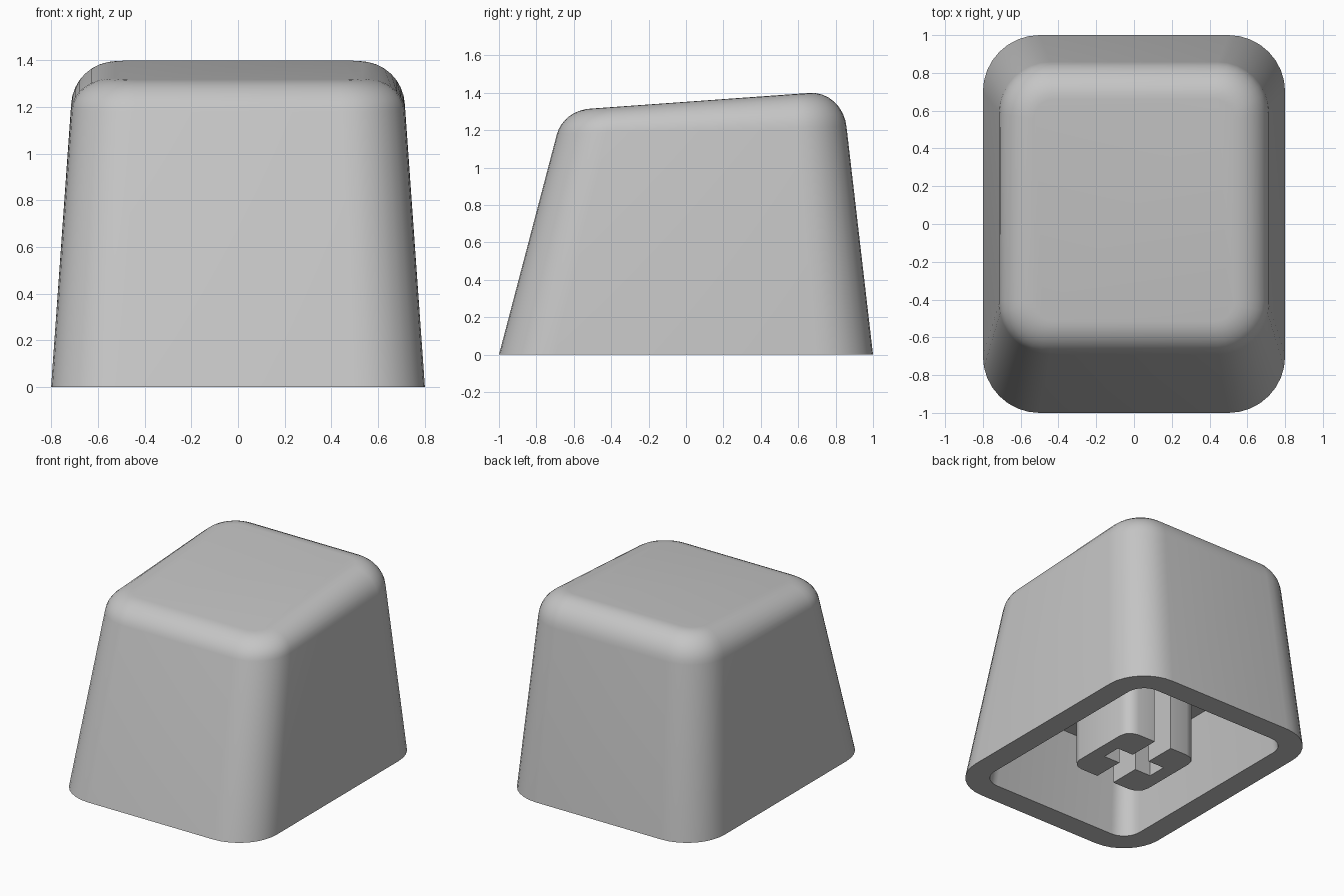
import bpy
import bmesh
import math

cube = bpy.data.objects.get("Cube")
if cube:
    bpy.data.objects.remove(cube, do_unlink=True)

grey = bpy.data.materials.new("light_grey_plastic")
grey.use_nodes = True
colour = (0.56, 0.56, 0.56, 1)
grey.diffuse_color = colour
grey.node_tree.nodes["Principled BSDF"].inputs["Base Color"].default_value = colour


def finish(bm, name):
    bmesh.ops.recalc_face_normals(bm, faces=bm.faces)
    mesh = bpy.data.meshes.new(name)
    bm.to_mesh(mesh)
    bm.free()
    mesh.materials.append(grey)
    obj = bpy.data.objects.new(name, mesh)
    bpy.context.scene.collection.objects.link(obj)
    bpy.ops.object.select_all(action="DESELECT")
    obj.select_set(True)
    bpy.context.view_layer.objects.active = obj
    bpy.ops.object.shade_smooth_by_angle(angle=math.radians(32))


def ring(bm, half_x, front, back, radius, steps=8):
    """Rounded rectangle; front and back are (y, z) and z varies linearly between."""
    (yf, zf), (yb, zb) = front, back
    verts = []
    for i, (sx, cy, sy) in enumerate([(1, yb, 1), (-1, yb, 1), (-1, yf, -1), (1, yf, -1)]):
        for k in range(steps + 1):
            a = math.radians(90) * (i + k / steps)
            x = sx * (half_x - radius) + radius * math.cos(a)
            y = cy - sy * radius + radius * math.sin(a)
            z = zf + (zb - zf) * (y - yf) / (yb - yf)
            verts.append(bm.verts.new((x, y, z)))
    return verts


def arc(p0, p1, p2, t, w):
    """Point on a round fillet from p0 to p2 with its corner at p1."""
    c = ((1 - t) ** 2, 2 * w * t * (1 - t), t * t)
    return tuple((c[0] * a + c[1] * b + c[2] * d) / sum(c) for a, b, d in zip(p0, p1, p2))


# Hollow cap: ceiling, inner walls, bottom rim, outer walls, fillet, sloped top
bm = bmesh.new()
rings = [
    ring(bm, 0.58, (-0.76, 0.59), (0.78, 0.59), 0.12),
    ring(bm, 0.635, (-0.835, 0), (0.835, 0), 0.135),
    ring(bm, 0.8, (-1, 0), (1, 0), 0.3),
]
steps = 8
for k in range(steps + 1):
    t = k / steps
    front = arc((-0.69, 1.18), (-0.655, 1.305), (-0.515, 1.315), t, 0.8)
    back = arc((0.858, 1.22), (0.837, 1.412), (0.66, 1.399), t, 0.73)
    side = arc((0.714, 0), (0.702, 1), (0.53, 1), t, 0.73)[0]
    rings.append(ring(bm, side, front, back, 0.27 - 0.9 * (0.714 - side)))
for low, high in zip(rings, rings[1:]):
    for i in range(len(low)):
        j = (i + 1) % len(low)
        bm.faces.new((low[i], low[j], high[j], high[i]))
bm.faces.new(rings[0])
bm.faces.new(rings[-1])
finish(bm, "cap_shell")

# Stem: two mirrored halves around a cross-shaped socket
half, slot, arm, r = 0.3, 0.07, 0.2, 0.09
outline = [(slot, -half)]
for i, cy in ((3, r - half), (4, half - r)):
    for k in range(4):
        a = math.radians(90) * (i + k / 3)
        outline.append((half - r + r * math.cos(a), cy + r * math.sin(a)))
outline += [(slot, half), (slot, slot), (arm, slot), (arm, -slot), (slot, -slot)]
for side, name in ((1, "left_stem_half"), (-1, "right_stem_half")):
    bm = bmesh.new()
    face = bm.faces.new([bm.verts.new((side * x, y, 0)) for x, y in outline])
    top = bmesh.ops.extrude_face_region(bm, geom=[face])["geom"]
    moved = [v for v in top if isinstance(v, bmesh.types.BMVert)]
    bmesh.ops.translate(bm, verts=moved, vec=(0, 0, 0.6))
    finish(bm, name)
